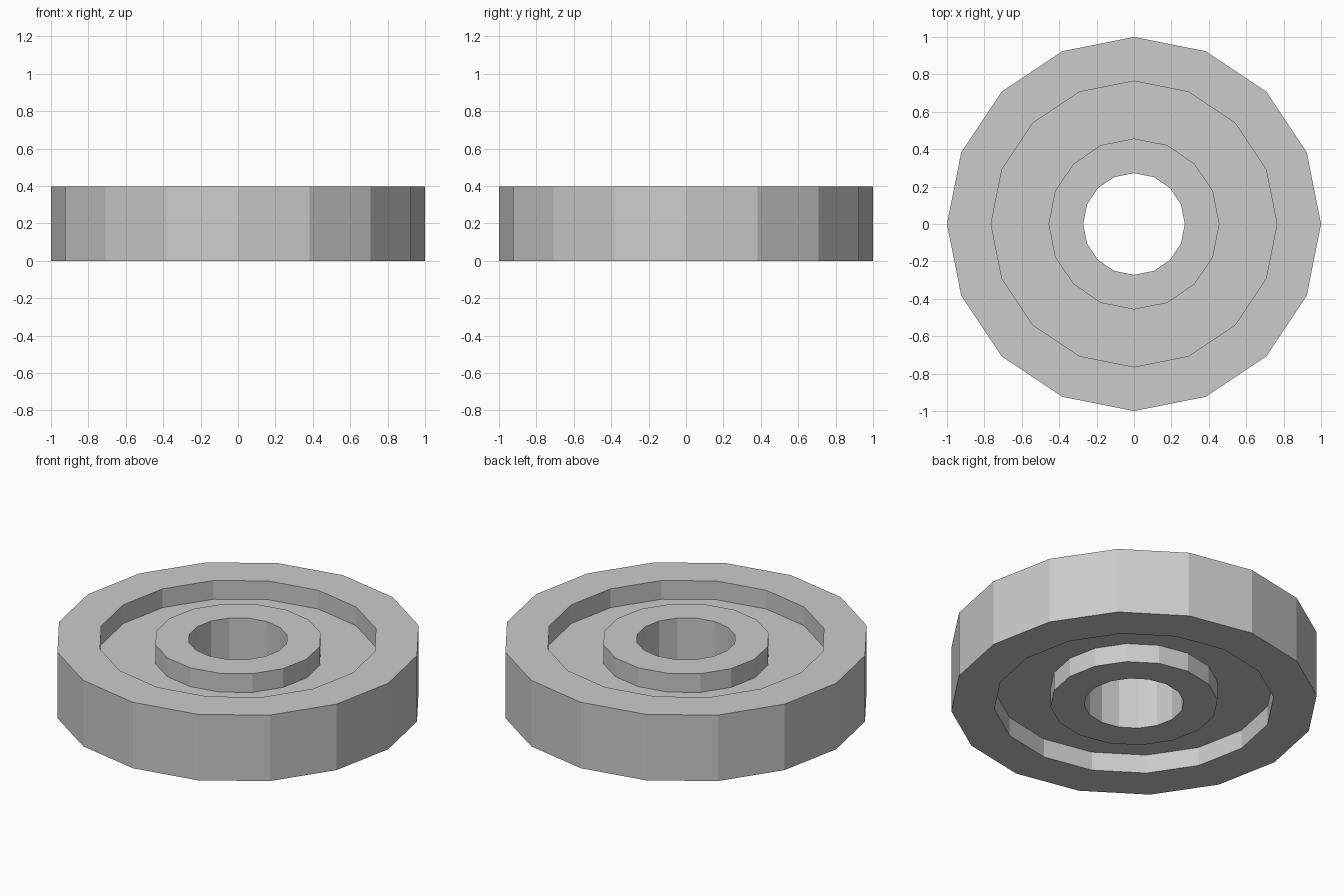
import bpy, bmesh
from math import sin, cos, pi

if "Cube" in bpy.data.objects:
    bpy.data.objects.remove(bpy.data.objects["Cube"])

SIDES = 16
H = 0.397       # total thickness
D = 0.113       # groove depth on both faces


def lathe(name, profile, sides):
    """Revolve a closed (radius, z) profile around z with flat faces."""
    bm = bmesh.new()
    rings = []
    for i in range(sides):
        a = 2 * pi * i / sides
        rings.append([bm.verts.new((r * cos(a), r * sin(a), z)) for r, z in profile])
    n = len(profile)
    for i in range(sides):
        p, q = rings[i], rings[(i + 1) % sides]
        for j in range(n):
            k = (j + 1) % n
            bm.faces.new((p[j], q[j], q[k], p[k]))
    bmesh.ops.recalc_face_normals(bm, faces=bm.faces)
    mesh = bpy.data.meshes.new(name)
    bm.to_mesh(mesh)
    bm.free()
    ob = bpy.data.objects.new(name, mesh)
    bpy.context.collection.objects.link(ob)
    return ob


# Half section: bore, hub, recessed web, outer rim; top mirrors bottom
lower = [(0.272, 0), (0.457, 0), (0.457, D), (0.764, D), (0.764, 0), (1.0, 0)]
upper = [(r, H - z) for r, z in reversed(lower)]
lathe("grooved_wheel", lower + upper, SIDES)
